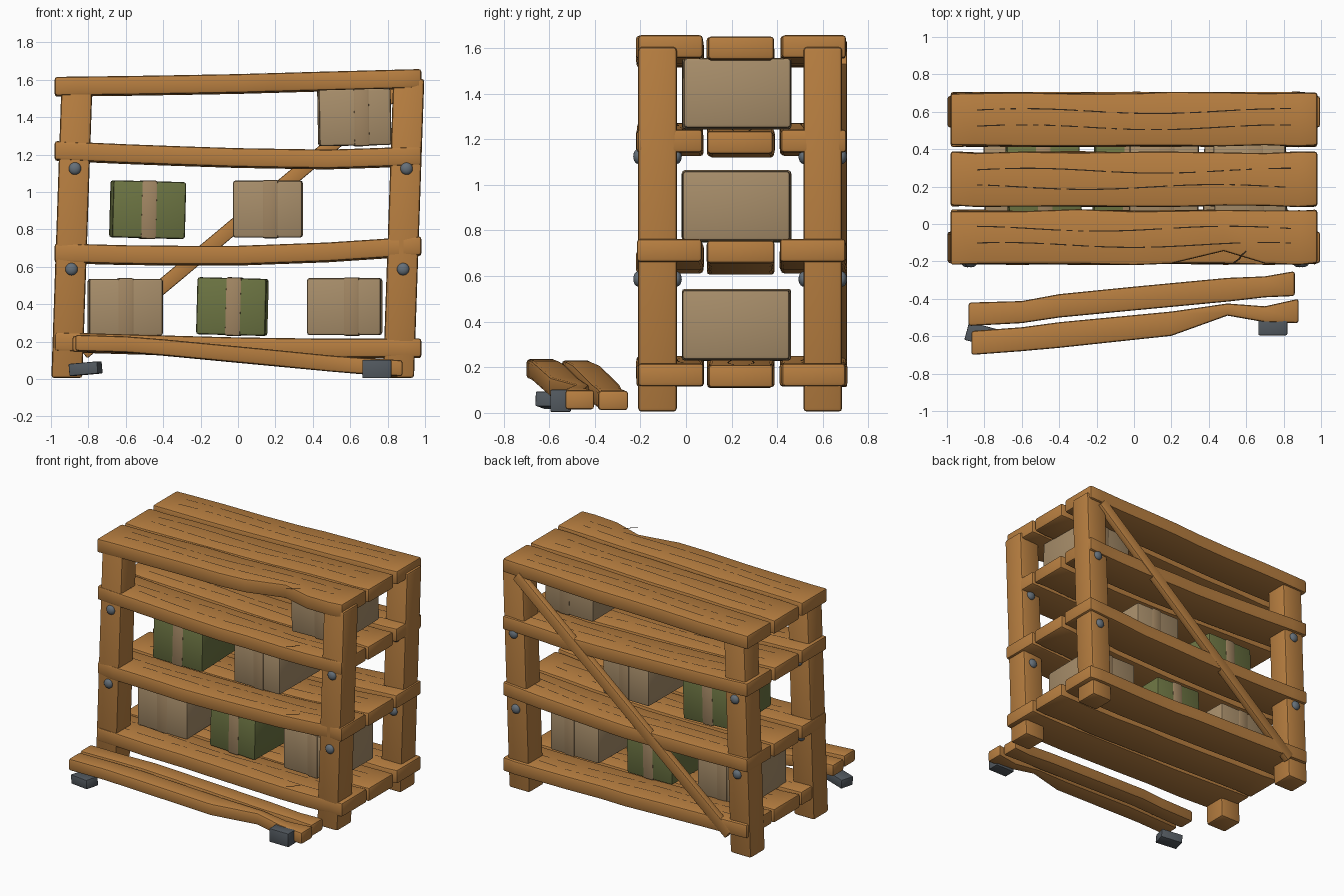
import bpy, bmesh, math, random
from mathutils import Vector, Matrix

if "Cube" in bpy.data.objects:
    bpy.data.objects.remove(bpy.data.objects["Cube"])

random.seed(4)


def material(name, rgb):
    m = bpy.data.materials.new(name)
    m.diffuse_color = (*rgb, 1)
    m.use_nodes = True
    m.node_tree.nodes["Principled BSDF"].inputs["Base Color"].default_value = m.diffuse_color
    return m


WOOD = material("warm wood", (0.48, 0.212, 0.052))
GRAIN = material("dark grain", (0.03, 0.017, 0.008))
CARTON = material("carton tan", (0.39, 0.27, 0.145))
TAPE = material("tape tan", (0.36, 0.24, 0.125))
GREEN = material("olive green", (0.15, 0.175, 0.055))
BOLT = material("bolt grey", (0.13, 0.16, 0.19))
METAL = material("dark metal", (0.085, 0.1, 0.115))


def finish(name, bm, mat, bevel=0.0, smooth=True):
    """Bevel the sharp edges, then make an object."""
    bmesh.ops.recalc_face_normals(bm, faces=bm.faces)
    if bevel:
        sharp = [e for e in bm.edges if len(e.link_faces) == 2 and e.calc_face_angle() > 0.6]
        bmesh.ops.bevel(bm, geom=sharp, offset=bevel, segments=2, profile=0.5,
                        affect='EDGES', clamp_overlap=True)
    me = bpy.data.meshes.new(name)
    bm.to_mesh(me)
    bm.free()
    me.materials.append(mat)
    ob = bpy.data.objects.new(name, me)
    bpy.context.collection.objects.link(ob)
    if smooth:
        bpy.ops.object.select_all(action='DESELECT')
        ob.select_set(True)
        bpy.context.view_layer.objects.active = ob
        bpy.ops.object.shade_smooth_by_angle(angle=math.radians(35))
    return ob


def loft(name, sections, mat, bevel):
    """Join four-cornered sections into a closed solid."""
    bm = bmesh.new()
    rings = [[bm.verts.new(p) for p in s] for s in sections]
    for a, b in zip(rings, rings[1:]):
        for i in range(4):
            j = (i + 1) % 4
            bm.faces.new((a[i], a[j], b[j], b[i]))
    bm.faces.new(rings[0][::-1])
    bm.faces.new(rings[-1])
    return finish(name, bm, mat, bevel)


def box(name, center, size, mat, bevel=0.0, rot=Matrix.Identity(4)):
    bm = bmesh.new()
    bmesh.ops.create_cube(bm, size=1, matrix=Matrix.Translation(center) @ rot
                          @ Matrix.Diagonal((*size, 1)))
    return finish(name, bm, mat, bevel)


def plank(name, stations, thick):
    """Stations are (x, front y, back y, top z)."""
    loft(name, [[(x, y0, z - thick), (x, y1, z - thick), (x, y1, z), (x, y0, z)]
                for x, y0, y1, z in stations], WOOD, 0.014)


def height(tops, x):
    """Top of a sagging shelf, from five heights spaced along x."""
    t = min(max((x + 0.98) / 0.49, 0), 3.9999)
    i = int(t)
    return tops[i] + (tops[i + 1] - tops[i]) * (t - i)


def ribbon(bm, points, width):
    """Flat dark line in the horizontal plane."""
    for a, b in zip(points, points[1:]):
        a, b = Vector(a), Vector(b)
        side = Vector((a.y - b.y, b.x - a.x, 0)).normalized() * width / 2
        bm.faces.new([bm.verts.new(p) for p in (a - side, b - side, b + side, a + side)])


# Shelves: three uneven planks per level, with grain lines and a split
SHELVES = {
    "bottom_shelf": (0.25, 0.235, 0.222, 0.215, 0.217),
    "lower_shelf": (0.725, 0.712, 0.712, 0.73, 0.763),
    "upper_shelf": (1.272, 1.25, 1.234, 1.226, 1.243),
    "top_shelf": (1.615, 1.621, 1.63, 1.644, 1.657),
}
ROWS = (("front", -0.22, 0.08, 0.0), ("middle", 0.09, 0.39, -0.006), ("back", 0.41, 0.708, 0.0))
XS = (-0.98, -0.85, -0.6, -0.3, 0.0, 0.2, 0.48, 0.7, 0.88, 0.98)
for shelf, tops in SHELVES.items():
    grain = bmesh.new()
    for row, y0, y1, dz in ROWS:
        st = []
        for x in XS:
            a, b = y0 + random.uniform(0, 0.012), y1 - random.uniform(0, 0.012)
            if row == "front" and shelf == "top_shelf" and x == 0.48:
                a = -0.145
            st.append((x, a, b, height(tops, x) + dz))
        plank(f"{shelf}_{row}_plank", st, 0.1)
        for k, frac in enumerate((0.36, 0.65)):
            phase = random.uniform(0, 6)
            yc = y0 + (y1 - y0) * frac

            def at(x):
                return (x, yc + 0.013 * math.sin(4.5 * x + phase), height(tops, x) + dz + 0.003)
            for i in range(56):
                x = -0.84 + i * 0.03
                if random.random() < 0.8:
                    ribbon(grain, [at(x), at(x + 0.03)], 0.006)
    z = height(tops, 0.56) + 0.006
    ribbon(grain, [(0.53, -0.21, z), (0.565, -0.185, z), (0.572, -0.17, z), (0.6, -0.145, z)], 0.008)
    finish(f"{shelf}_grain", grain, GRAIN, smooth=False)

# Leaning posts with domed bolts on the front and back faces
for side, cx in (("left", -0.915), ("right", 0.858)):
    for row, cy in (("front", -0.125), ("back", 0.6)):
        secs = []
        for z, dx in ((0.005, 0), (1.605, 0.055)):
            secs.append([(cx + dx + sx * 0.083, cy + sy * 0.085, z)
                         for sx, sy in ((-1, -1), (1, -1), (1, 1), (-1, 1))])
        loft(f"{row}_{side}_post", secs, WOOD, 0.016)
        bm = bmesh.new()
        for z in (0.587, 1.125):
            for s in (-1, 1):
                bmesh.ops.create_uvsphere(
                    bm, u_segments=16, v_segments=10, radius=0.033,
                    matrix=Matrix.Translation((cx + 0.005 + 0.034 * z, cy + s * 0.085, z))
                    @ Matrix.Diagonal((1, 0.65, 1, 1)))
        finish(f"{row}_{side}_bolts", bm, BOLT)

# Diagonal brace across the back
low, high = Vector((-0.83, 0.682, 0.14)), Vector((0.87, 0.682, 1.56))
d = high - low
box("back_brace", (low + high) / 2, (d.length, 0.05, 0.078), WOOD, 0.008,
    Matrix.Rotation(-math.atan2(d.z, d.x), 4, 'Y'))

# Parcels: (x, z centre, width, colour, tilt, yaw, tape offset)
PARCELS = (
    (-0.603, 0.383, 0.395, CARTON, 0.0, 1.0, 0.0),
    (-0.03, 0.387, 0.37, GREEN, 1.5, -1.5, 0.01),
    (0.57, 0.387, 0.395, CARTON, 0.0, -1.0, 0.04),
    (-0.483, 0.905, 0.39, GREEN, 1.5, 2.0, 0.0),
    (0.16, 0.908, 0.37, CARTON, 0.0, -0.5, 0.015),
    (0.622, 1.4, 0.385, CARTON, -1.0, 1.0, 0.035),
)
for n, (x, z, w, mat, tilt, yaw, off) in enumerate(PARCELS, 1):
    rot = (Matrix.Rotation(math.radians(yaw), 4, 'Z')
           @ Matrix.Rotation(math.radians(tilt), 4, 'Y'))
    c = Vector((x, 0.222, z))
    box(f"parcel_{n}", c, (w, 0.47, 0.305), mat, 0.014, rot)
    box(f"parcel_{n}_tape", c + rot @ Vector((off, 0, 0)), (0.085, 0.478, 0.313), TAPE, 0.012, rot)

# Two halves of a broken plank lying in front
plank("fallen_rear_plank", [
    (-0.885, -0.545, -0.42, 0.23), (-0.6, -0.53, -0.412, 0.226), (-0.4, -0.5, -0.375, 0.21),
    (0.0, -0.462, -0.335, 0.172), (0.5, -0.415, -0.288, 0.125), (0.7, -0.392, -0.28, 0.108),
    (0.86, -0.385, -0.252, 0.097)], 0.086)
plank("fallen_front_plank", [
    (-0.87, -0.7, -0.572, 0.236), (-0.6, -0.68, -0.552, 0.228), (-0.4, -0.662, -0.525, 0.212),
    (0.2, -0.598, -0.468, 0.155), (0.5, -0.49, -0.425, 0.125), (0.7, -0.525, -0.44, 0.11),
    (0.88, -0.53, -0.4, 0.1)], 0.086)

# Metal blocks under the fallen planks
box("left_metal_block", (-0.815, -0.592, 0.055), (0.16, 0.1, 0.065), METAL, 0.006,
    Matrix.Rotation(math.radians(-15), 4, 'Z') @ Matrix.Rotation(math.radians(-5), 4, 'Y'))
box("right_metal_block", (0.742, -0.55, 0.053), (0.155, 0.09, 0.098), METAL, 0.006)
